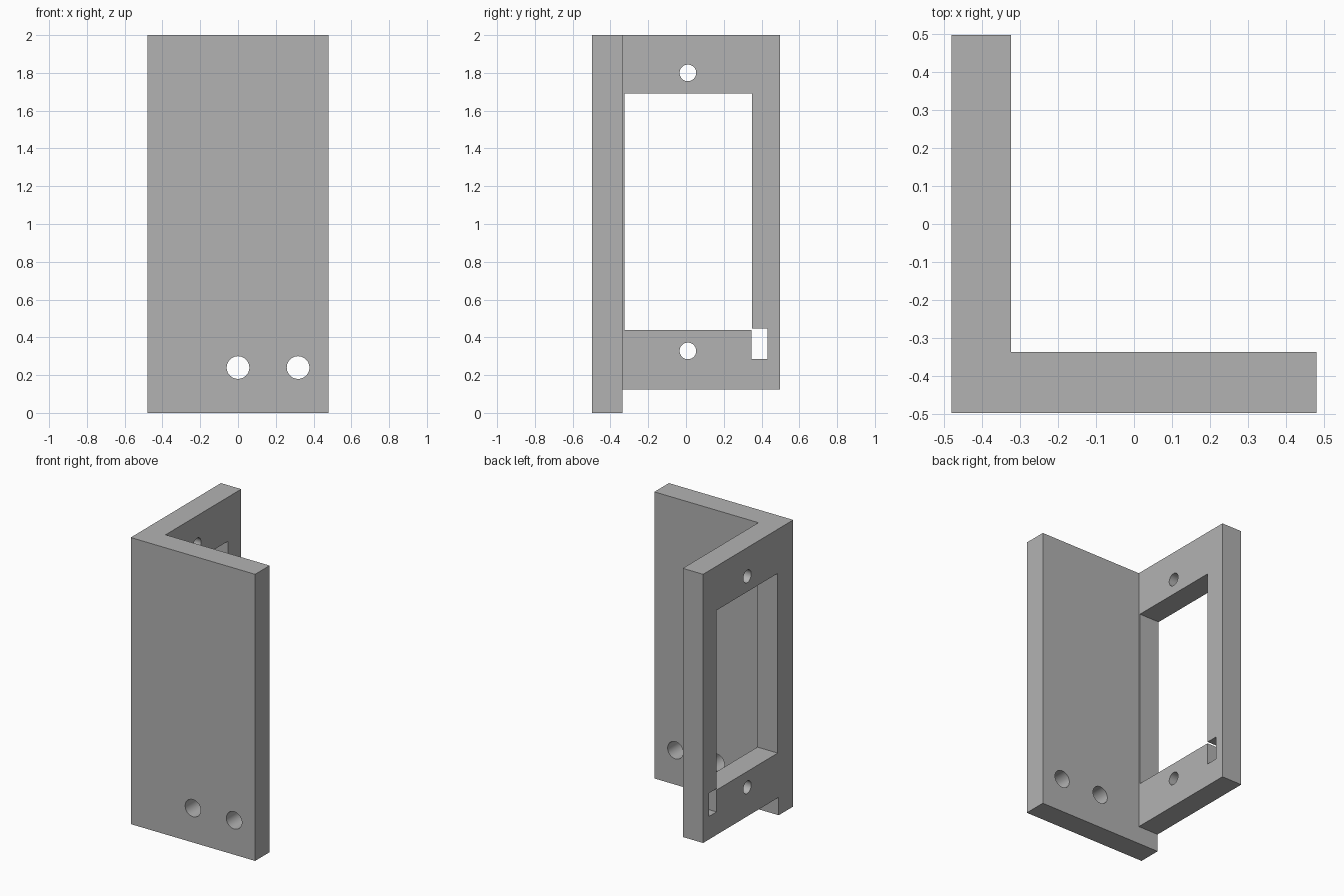
import bpy
import math
from mathutils import Vector

if "Cube" in bpy.data.objects:
    bpy.data.objects.remove(bpy.data.objects["Cube"], do_unlink=True)

grey = bpy.data.materials.new("plain grey")
grey.use_nodes = True
grey.diffuse_color = (0.448, 0.448, 0.448, 1)
grey.node_tree.nodes["Principled BSDF"].inputs["Base Color"].default_value = grey.diffuse_color


def box(name, low, high):
    low, high = Vector(low), Vector(high)
    bpy.ops.mesh.primitive_cube_add(size=1, location=(low + high) / 2)
    obj = bpy.context.object
    obj.name = name
    obj.scale = high - low
    bpy.ops.object.transform_apply(location=True, rotation=True, scale=True)
    obj.data.materials.append(grey)
    return obj


def drill(name, radius, location, rotation):
    bpy.ops.mesh.primitive_cylinder_add(vertices=48, radius=radius, depth=0.4,
                                        location=location, rotation=rotation)
    obj = bpy.context.object
    obj.name = name
    obj.data.materials.append(grey)
    return obj


def combine(target, tool, operation):
    bpy.context.view_layer.objects.active = target
    mod = target.modifiers.new(operation.lower(), 'BOOLEAN')
    mod.operation = operation
    mod.solver = 'EXACT'
    mod.object = tool
    bpy.ops.object.modifier_apply(modifier=mod.name)
    bpy.data.objects.remove(tool, do_unlink=True)


# Front plate joined with the shorter side plate
LEFT, INNER, BACK = -0.48, -0.337, 0.497
bracket = box("angle_bracket", (LEFT, -BACK, 0), (-LEFT, INNER, 2))
side = box("side_plate", (LEFT, -0.42, 0.125), (-0.323, BACK, 2))
combine(bracket, side, 'UNION')

# Large window and the cable slot at its lower corner
combine(bracket, box("window", (-0.6, -0.326, 0.438), (-0.2, 0.349, 1.692)), 'DIFFERENCE')
combine(bracket, box("cable_slot", (-0.6, 0.348, 0.285), (-0.2, 0.432, 0.448)), 'DIFFERENCE')

# Screw holes through the side plate
for z in (0.328, 1.8):
    hole = drill("side_hole", 0.044, (-0.4, 0.01, z), (0, math.pi / 2, 0))
    combine(bracket, hole, 'DIFFERENCE')

# Mounting holes through the front plate
for x in (0, 0.318):
    hole = drill("front_hole", 0.06, (x, -0.417, 0.24), (math.pi / 2, 0, 0))
    combine(bracket, hole, 'DIFFERENCE')

# Round hole walls, crisp plate edges
bpy.ops.object.select_all(action='DESELECT')
bracket.select_set(True)
bpy.context.view_layer.objects.active = bracket
bpy.ops.object.shade_smooth_by_angle(angle=math.radians(30))
